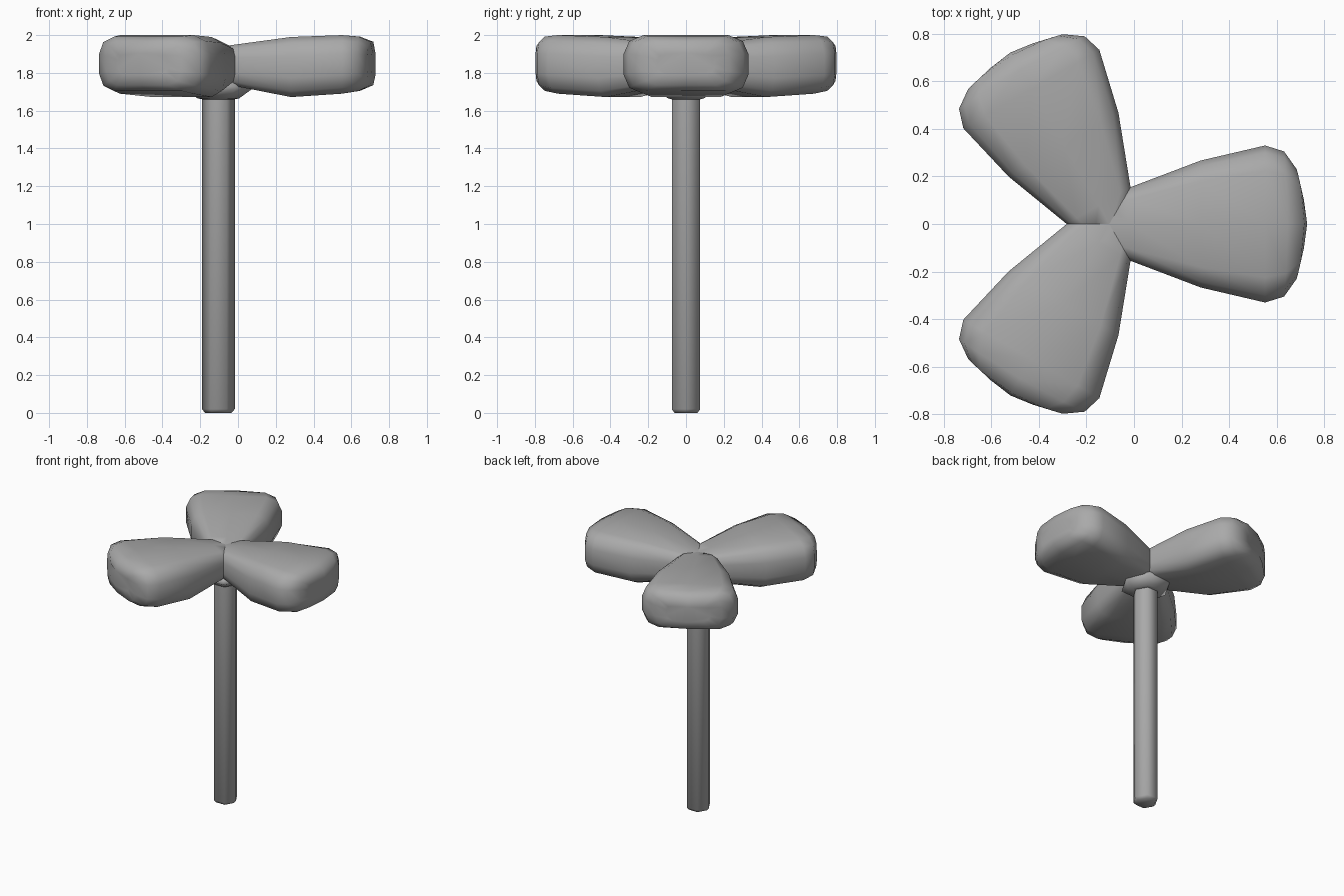
import bpy, bmesh
from math import sin, cos, pi, radians
from mathutils import Matrix

if "Cube" in bpy.data.objects:
    bpy.data.objects.remove(bpy.data.objects["Cube"], do_unlink=True)

AXIS_X = -0.104

grey = bpy.data.materials.new("plain grey")
grey.use_nodes = True
grey.diffuse_color = (0.4, 0.4, 0.4, 1)
grey.node_tree.nodes["Principled BSDF"].inputs["Base Color"].default_value = (0.4, 0.4, 0.4, 1)


def loft(name, rings, turn=0.0, angle=80):
    """Skin a stack of equal rings, cap both ends and place it on the stem axis."""
    bm = bmesh.new()
    rows = [[bm.verts.new(p) for p in ring] for ring in rings]
    n = len(rows[0])
    for a, b in zip(rows, rows[1:]):
        for i in range(n):
            j = (i + 1) % n
            bm.faces.new((a[i], a[j], b[j], b[i]))
    bm.faces.new(rows[0])
    bm.faces.new(rows[-1])
    bmesh.ops.recalc_face_normals(bm, faces=bm.faces)
    mesh = bpy.data.meshes.new(name)
    bm.to_mesh(mesh)
    bm.free()
    mesh.materials.append(grey)
    ob = bpy.data.objects.new(name, mesh)
    ob.matrix_world = Matrix.Translation((AXIS_X, 0, 0)) @ Matrix.Rotation(turn, 4, 'Z')
    bpy.context.collection.objects.link(ob)
    bpy.ops.object.select_all(action='DESELECT')
    ob.select_set(True)
    bpy.context.view_layer.objects.active = ob
    bpy.ops.object.shade_smooth_by_angle(angle=radians(angle))
    return ob


def hexagon(r, z):
    return [(r * cos(i * pi / 3), r * sin(i * pi / 3), z) for i in range(6)]


# Rounded section of a blade, as fractions of half width and half height
quarter = [(1, 0.36), (0.91, 0.8), (0.68, 1)]
section = (quarter + [(0, 1)] + [(-y, z) for y, z in reversed(quarter)]
           + [(-y, -z) for y, z in quarter] + [(0, -1)]
           + [(y, -z) for y, z in reversed(quarter)])

# Blade stations: distance out, half width, bottom, top, bulge of the end
stations = [
    (-0.01, 0.115, 1.75, 1.935, 0),
    (0.09, 0.155, 1.73, 1.95, 0),
    (0.385, 0.267, 1.672, 1.99, 0),
    (0.655, 0.33, 1.69, 2.0, 0),
    (0.735, 0.305, 1.705, 1.992, 0.015),
    (0.788, 0.23, 1.735, 1.965, 0.032),
    (0.802, 0.15, 1.79, 1.905, 0.03),
]


def blade_ring(x, w, low, high, bulge):
    mid, half = (low + high) / 2, (high - low) / 2
    return [(x + bulge * (1 - y * y), y * w, mid + z * half) for y, z in section]


# Three blades around the stem
blade_rings = [blade_ring(*s) for s in stations]
for name, turn in (("left_blade", 0), ("back_right_blade", 120), ("front_right_blade", 240)):
    loft(name, blade_rings, radians(turn))

# Stem with a small bevel at the foot
loft("stem", [hexagon(0.07, 0), hexagon(0.087, 0.02), hexagon(0.087, 1.8)])

# Flared collar under the blades
loft("collar", [hexagon(0.085, 1.66), hexagon(0.11, 1.665), hexagon(0.175, 1.712),
                hexagon(0.165, 1.74), hexagon(0.09, 1.78)])
